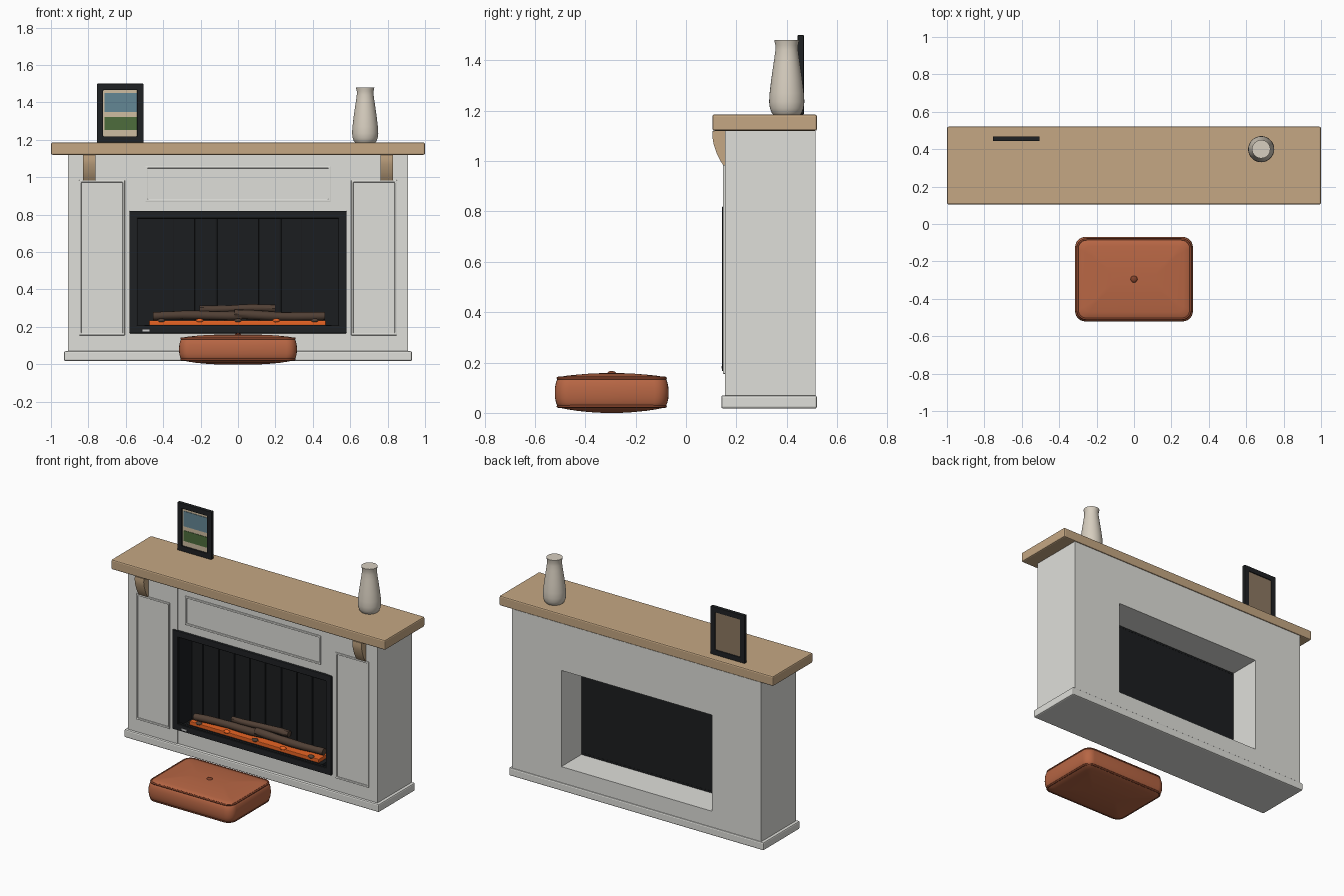
import bpy, bmesh, math
from mathutils import Vector

if "Cube" in bpy.data.objects:
    bpy.data.objects.remove(bpy.data.objects["Cube"])


def mat(name, r, g, b):
    m = bpy.data.materials.new(name)
    m.diffuse_color = [(c / 255) ** 2.2 for c in (r, g, b)] + [1]
    m.use_nodes = True
    m.node_tree.nodes["Principled BSDF"].inputs["Base Color"].default_value = m.diffuse_color
    return m


PAINT = mat("paint", 222, 222, 217)
OAK = mat("oak", 196, 166, 130)
BLACK = mat("black", 36, 38, 40)
BLACK2 = mat("dark_liner", 33, 35, 37)
BARK = mat("bark", 82, 66, 56)
EMBER = mat("ember", 232, 100, 40)
LEATHER = mat("leather", 182, 102, 70)
PIPING = mat("piping", 130, 68, 46)
CLAY = mat("clay", 214, 205, 190)
CARD = mat("card", 205, 188, 160)
BACKING = mat("backing", 140, 120, 98)
SKY = mat("sky", 100, 134, 148)
FIELD = mat("field", 78, 108, 62)
LED = mat("led", 200, 200, 200)


def finish(name, bm, m, bevel=0, smooth=None):
    bmesh.ops.recalc_face_normals(bm, faces=bm.faces)
    me = bpy.data.meshes.new(name)
    bm.to_mesh(me)
    bm.free()
    ob = bpy.data.objects.new(name, me)
    bpy.context.collection.objects.link(ob)
    me.materials.append(m)
    if bevel:
        b = ob.modifiers.new("bevel", 'BEVEL')
        b.width, b.segments = bevel, 2
    if smooth:
        bpy.ops.object.select_all(action='DESELECT')
        ob.select_set(True)
        bpy.context.view_layer.objects.active = ob
        bpy.ops.object.shade_smooth_by_angle(angle=math.radians(smooth))
    return ob


def box(name, x0, x1, y0, y1, z0, z1, m, bevel=0):
    bm = bmesh.new()
    bmesh.ops.create_cube(bm, size=1)
    for v in bm.verts:
        v.co = Vector(((x0 + x1) / 2 + v.co.x * (x1 - x0),
                       (y0 + y1) / 2 + v.co.y * (y1 - y0),
                       (z0 + z1) / 2 + v.co.z * (z1 - z0)))
    return finish(name, bm, m, bevel)


def border(name, x0, x1, z0, z1, w, y0, y1, m, bevel=0):
    """Rectangular picture-frame ring, mitred at the corners."""
    bm = bmesh.new()
    rings = []
    for d, y in ((0, y0), (w, y0), (w, y1), (0, y1)):
        rings.append([bm.verts.new((x, y, z)) for x, z in
                      ((x0 + d, z0 + d), (x1 - d, z0 + d), (x1 - d, z1 - d), (x0 + d, z1 - d))])
    for i in range(4):
        a, b = rings[i], rings[(i + 1) % 4]
        for j in range(4):
            k = (j + 1) % 4
            bm.faces.new((a[j], a[k], b[k], b[j]))
    return finish(name, bm, m, bevel)


def loft(name, rings, m, smooth=40):
    """Skin closed rings of points and cap both ends."""
    bm = bmesh.new()
    vs = [[bm.verts.new(p) for p in r] for r in rings]
    n = len(vs[0])
    for a, b in zip(vs, vs[1:]):
        for j in range(n):
            k = (j + 1) % n
            bm.faces.new((a[j], a[k], b[k], b[j]))
    bm.faces.new(vs[0])
    bm.faces.new(vs[-1])
    return finish(name, bm, m, 0, smooth)


def circle(cx, cy, z, r, n=32):
    return [(cx + r * math.cos(2 * math.pi * i / n), cy + r * math.sin(2 * math.pi * i / n), z) for i in range(n)]


# surround carcass
box("plinth", -0.93, 0.93, 0.14, 0.52, 0.017, 0.07, PAINT, 0.008)
box("mantel_shelf", -1, 1, 0.105, 0.52, 1.12, 1.185, OAK, 0.008)
box("header", -0.55, 0.55, 0.16, 0.515, 0.81, 1.12, PAINT)
box("sill", -0.55, 0.55, 0.16, 0.515, 0.07, 0.175, PAINT)
border("header_moulding", -0.495, 0.495, 0.87, 1.06, 0.012, 0.152, 0.162, PAINT, 0.003)

# pilasters, panel mouldings and corbels, both sides
CORBEL = [(0.16, 1.12), (0.106, 1.12), (0.105, 1.095), (0.109, 1.07), (0.122, 1.03),
          (0.137, 1.0), (0.149, 0.982), (0.16, 0.982)]
for side, s in (("left", -1), ("right", 1)):
    def span(a, b):
        return sorted((s * a, s * b))
    box(side + "_pilaster", *span(0.55, 0.91), 0.155, 0.515, 0.07, 1.12, PAINT)
    border(side + "_pilaster_moulding", *span(0.605, 0.85), 0.155, 0.985, 0.012, 0.147, 0.157, PAINT, 0.003)
    loft(side + "_corbel", [[(x, y, z) for y, z in CORBEL] for x in span(0.762, 0.828)], OAK, 30)

# firebox
border("firebox_frame", -0.58, 0.58, 0.165, 0.82, 0.04, 0.143, 0.162, BLACK, 0.004)
border("firebox_inner_trim", -0.545, 0.545, 0.2, 0.785, 0.008, 0.15, 0.165, BLACK2)
border("firebox_liner", -0.55, 0.55, 0.175, 0.81, 0.012, 0.16, 0.305, BLACK2)
box("firebox_back", -0.545, 0.545, 0.295, 0.304, 0.18, 0.805, BLACK2)
for i in range(10):
    a, b = max(-0.54, (i - 5) * 0.114), min(0.54, (i - 4) * 0.114)
    box("back_plank_%d" % i, a + 0.003, b - 0.003, 0.288, 0.296, 0.185, 0.8, BLACK2, 0.002)
box("status_light", -0.51, -0.473, 0.14, 0.146, 0.176, 0.187, LED)

# ember bed and coals
box("ember_tray", -0.5, 0.5, 0.165, 0.285, 0.186, 0.21, BLACK2)
box("ember_bed", -0.475, 0.47, 0.17, 0.275, 0.208, 0.234, EMBER, 0.004)
for i in range(5):
    bm = bmesh.new()
    bmesh.ops.create_icosphere(bm, subdivisions=2, radius=1)
    for v in bm.verts:
        v.co = Vector(((i - 2) * 0.205 + v.co.x * 0.022, 0.178 + v.co.y * 0.016, 0.234 + v.co.z * 0.011))
    finish("coal_%d" % i, bm, EMBER if i % 2 else BARK, 0, 60)


# logs: slightly bent, knobbly tapered cylinders
def log(name, p, q, r0, r1, seed):
    rings = []
    for i in range(7):
        t = i / 6
        c = Vector(p).lerp(Vector(q), t)
        c.z += 0.004 * math.sin(5 * t + seed)
        r = r0 + (r1 - r0) * t
        rings.append([(c.x, c.y + r * k * math.cos(a), c.z + r * k * math.sin(a))
                      for a, k in ((2 * math.pi * j / 12, 1 + 0.06 * math.sin(3 * j + 2 * i + seed))
                                   for j in range(12))])
    loft(name, rings, BARK, 40)


log("left_log", (-0.455, 0.2, 0.257), (0.02, 0.225, 0.263), 0.022, 0.025, 0)
log("right_log", (-0.02, 0.22, 0.265), (0.465, 0.235, 0.255), 0.026, 0.022, 2)
log("top_log", (-0.205, 0.235, 0.298), (0.2, 0.25, 0.297), 0.018, 0.021, 4)

# picture frame on the shelf
border("picture_frame", -0.755, -0.505, 1.185, 1.5, 0.034, 0.443, 0.468, BLACK, 0.003)
box("picture_mount", -0.723, -0.537, 0.453, 0.457, 1.217, 1.468, CARD)
box("picture_backing", -0.723, -0.537, 0.457, 0.462, 1.217, 1.468, BACKING)
box("picture_sky", -0.713, -0.54, 0.45, 0.4535, 1.35, 1.45, SKY)
box("picture_field", -0.713, -0.54, 0.45, 0.4535, 1.253, 1.322, FIELD)

# vase
VASE = [(1.185, 0.054), (1.192, 0.06), (1.21, 0.067), (1.235, 0.07), (1.27, 0.068), (1.32, 0.062),
        (1.37, 0.055), (1.41, 0.049), (1.44, 0.045), (1.46, 0.045), (1.473, 0.048), (1.48, 0.049)]
loft("vase", [circle(0.68, 0.4, z, r) for z, r in VASE], CLAY, 40)


# floor cushion: lofted rounded rectangles
def rounded(inset, z, hx=0.315, hy=0.226, rad=0.055, cy=-0.295, n=6):
    r = max(rad - inset * 0.5, 0.012)
    pts = []
    for qx, qy, a0 in ((1, 1, 0), (-1, 1, 90), (-1, -1, 180), (1, -1, 270)):
        for i in range(n + 1):
            a = math.radians(a0 + 90 * i / n)
            pts.append((qx * (hx - inset - r) + r * math.cos(a),
                        cy + qy * (hy - inset - r) + r * math.sin(a), z))
    return pts


CUSHION = [(0.19, 0.0), (0.14, 0.003), (0.09, 0.008), (0.05, 0.014), (0.02, 0.02), (0.011, 0.026),
           (0.005, 0.04), (0.001, 0.058), (0, 0.08), (0.001, 0.102), (0.005, 0.122), (0.011, 0.136),
           (0.02, 0.143), (0.05, 0.148), (0.09, 0.152), (0.14, 0.156), (0.19, 0.158)]
loft("cushion", [rounded(i, z) for i, z in CUSHION], LEATHER, 60)

# piping around both cushion seams
for name, z in (("lower_piping", 0.026), ("upper_piping", 0.138)):
    cu = bpy.data.curves.new(name, 'CURVE')
    cu.dimensions = '3D'
    cu.bevel_depth, cu.bevel_resolution = 0.006, 2
    pts = rounded(0.013, z)
    sp = cu.splines.new('POLY')
    sp.points.add(len(pts) - 1)
    for p, co in zip(sp.points, pts):
        p.co = (*co, 1)
    sp.use_cyclic_u = True
    cu.materials.append(PIPING)
    bpy.context.collection.objects.link(bpy.data.objects.new(name, cu))

# tufting button
loft("cushion_button", [circle(0, -0.295, z, r, 20) for z, r in
                        ((0.154, 0.018), (0.159, 0.018), (0.163, 0.014), (0.166, 0.006))], PIPING, 50)
